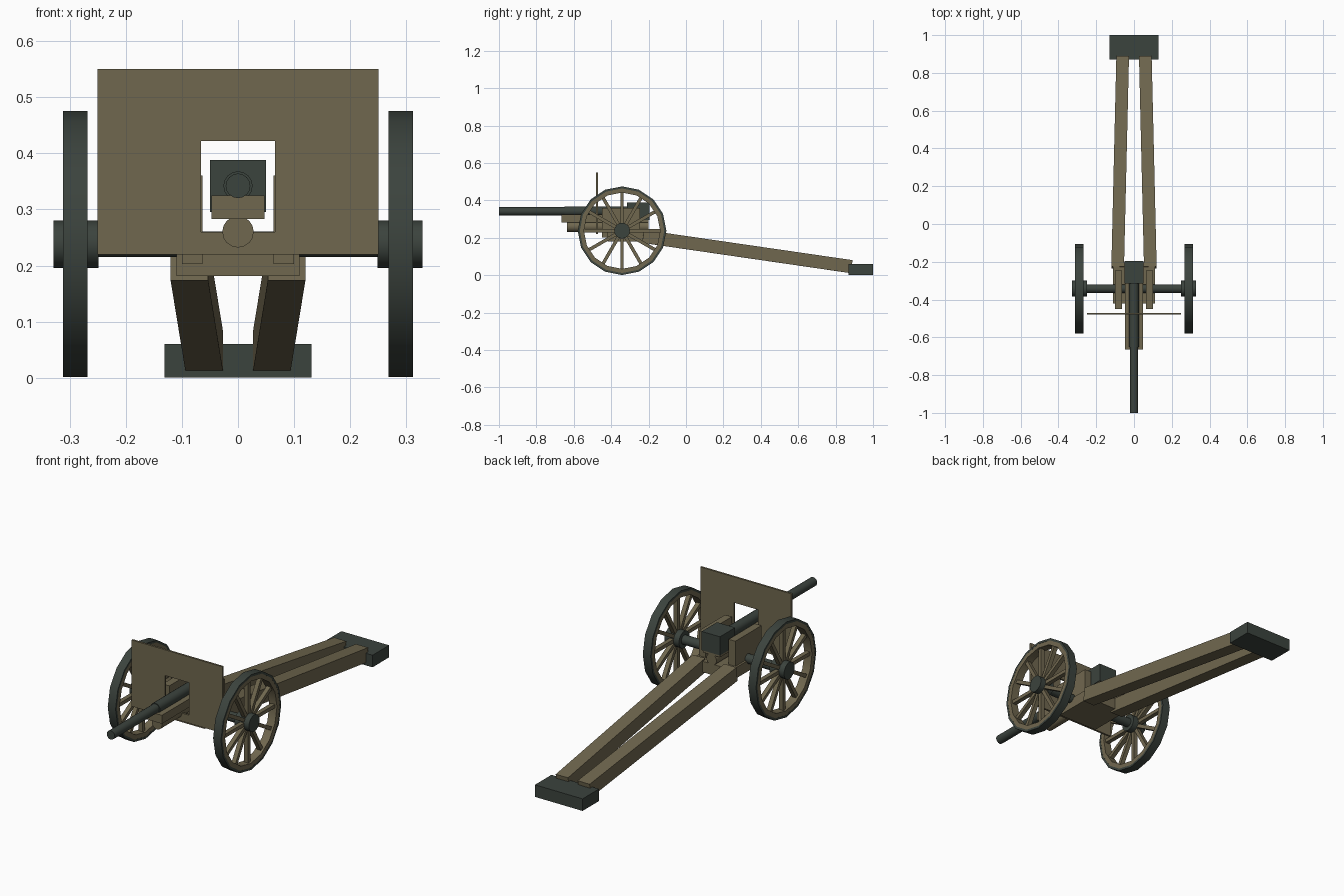
import bpy, bmesh, math
from mathutils import Matrix, Vector

if "Cube" in bpy.data.objects:
    bpy.data.objects.remove(bpy.data.objects["Cube"])


def material(name, rgb):
    m = bpy.data.materials.new(name)
    m.diffuse_color = (*rgb, 1)
    m.use_nodes = True
    m.node_tree.nodes["Principled BSDF"].inputs["Base Color"].default_value = m.diffuse_color
    return m


TAN = material("olive tan paint", (0.163, 0.137, 0.078))
DARK = material("dark gun metal", (0.044, 0.056, 0.047))


def finish(name, bm, mat, smooth=False):
    bmesh.ops.recalc_face_normals(bm, faces=bm.faces)
    me = bpy.data.meshes.new(name)
    bm.to_mesh(me)
    bm.free()
    me.materials.append(mat)
    ob = bpy.data.objects.new(name, me)
    bpy.context.collection.objects.link(ob)
    if smooth:
        bpy.ops.object.select_all(action='DESELECT')
        ob.select_set(True)
        bpy.context.view_layer.objects.active = ob
        bpy.ops.object.shade_smooth_by_angle(angle=math.radians(30))
    return ob


def add_box(bm, lo, hi, matrix=Matrix()):
    lo, hi = Vector(lo), Vector(hi)
    m = matrix @ Matrix.Translation((lo + hi) / 2) @ Matrix.Diagonal((*(hi - lo), 1))
    bmesh.ops.create_cube(bm, size=1, matrix=m)


def box(name, lo, hi, mat):
    bm = bmesh.new()
    add_box(bm, lo, hi)
    return finish(name, bm, mat)


def cylinder(name, a, b, r, mat, sides=16):
    a, b = Vector(a), Vector(b)
    d = b - a
    bm = bmesh.new()
    m = Matrix.Translation((a + b) / 2) @ d.to_track_quat('Z', 'Y').to_matrix().to_4x4()
    bmesh.ops.create_cone(bm, cap_ends=True, segments=sides, radius1=r, radius2=r,
                          depth=d.length, matrix=m)
    return finish(name, bm, mat, True)


def ring(name, x, y, z, r_in, r_out, width, mat, sides=16):
    """Wheel ring around the x axis with a corner at the top."""
    bm = bmesh.new()
    loops = []
    for i in range(sides):
        t = math.tau * i / sides
        loops.append([bm.verts.new((x + dx, y + r * math.sin(t), z + r * math.cos(t)))
                      for r, dx in ((r_in, -width / 2), (r_out, -width / 2),
                                    (r_out, width / 2), (r_in, width / 2))])
    for i in range(sides):
        p, q = loops[i], loops[(i + 1) % sides]
        for k in range(4):
            n = (k + 1) % 4
            bm.faces.new((p[k], p[n], q[n], q[k]))
    return finish(name, bm, mat, True)


# Barrel, breech, cradle and recoil cylinder
cylinder("barrel", (0, -1, 0.342), (0, -0.3, 0.342), 0.022, DARK)
cylinder("barrel_jacket", (0, -0.65, 0.342), (0, -0.3, 0.342), 0.026, DARK)
box("breech", (-0.05, -0.315, 0.295), (0.05, -0.195, 0.388), DARK)
box("cradle", (-0.047, -0.665, 0.283), (0.047, -0.2, 0.325), TAN)
cylinder("recoil_cylinder", (0, -0.637, 0.26), (0, -0.2, 0.26), 0.028, TAN)

# Shield with a gun opening
bm = bmesh.new()
outline = [(-0.25, 0.22), (0.25, 0.22), (0.25, 0.55), (-0.25, 0.55)]
opening = [(-0.066, 0.26), (0.066, 0.26), (0.066, 0.422), (-0.066, 0.422)]
outer = [bm.verts.new((x, -0.48, z)) for x, z in outline]
inner = [bm.verts.new((x, -0.48, z)) for x, z in opening]
for i in range(4):
    j = (i + 1) % 4
    bm.faces.new((outer[i], outer[j], inner[j], inner[i]))
ext = bmesh.ops.extrude_face_region(bm, geom=bm.faces[:])
bmesh.ops.translate(bm, vec=(0, 0.01, 0),
                    verts=[g for g in ext["geom"] if isinstance(g, bmesh.types.BMVert)])
finish("shield", bm, TAN)

# Axle and the saddle that carries the gun
WY, WZ = -0.342, 0.238
cylinder("axle", (-0.26, WY, WZ), (0.26, WY, WZ), 0.023, DARK)
box("saddle", (-0.11, -0.42, 0.181), (0.11, -0.205, 0.235), TAN)

for side, s in (("left", -1), ("right", 1)):
    # Cheek plate
    xs = sorted((s * 0.063, s * 0.1))
    box(side + "_cheek", (xs[0], -0.45, 0.203), (xs[1], -0.245, 0.36), TAN)

    # Trail beam from saddle to spade
    a, b = Vector((s * 0.0865, -0.23, 0.208)), Vector((s * 0.06, 0.885, 0.046))
    d = b - a
    yaw = math.atan2(-d.x, d.y)
    pitch = math.atan2(d.z, d.xy.length)
    m = (Matrix.Translation(a) @ Matrix.Rotation(yaw, 4, 'Z')
         @ Matrix.Rotation(pitch, 4, 'X'))
    bm = bmesh.new()
    add_box(bm, (-0.0335, 0, -0.035), (0.0335, d.length, 0.035), m)
    finish(side + "_trail", bm, TAN)

    # Wheel: tyre, wooden rim, hub, spokes
    x = s * 0.29
    ring(side + "_tyre", x, WY, WZ, 0.226, 0.237, 0.043, DARK)
    ring(side + "_rim", x, WY, WZ, 0.204, 0.228, 0.042, TAN)
    cylinder(side + "_hub", (s * 0.249, WY, WZ), (s * 0.329, WY, WZ), 0.042, DARK)
    bm = bmesh.new()
    for i in range(12):
        m = Matrix.Translation((x, WY, WZ)) @ Matrix.Rotation(math.tau * i / 12, 4, 'X')
        add_box(bm, (-0.011, -0.009, 0.03), (0.011, 0.009, 0.21), m)
    finish(side + "_spokes", bm, TAN)

# Spade at the end of the trail
box("spade", (-0.131, 0.87, 0.0), (0.131, 1.0, 0.06), DARK)
